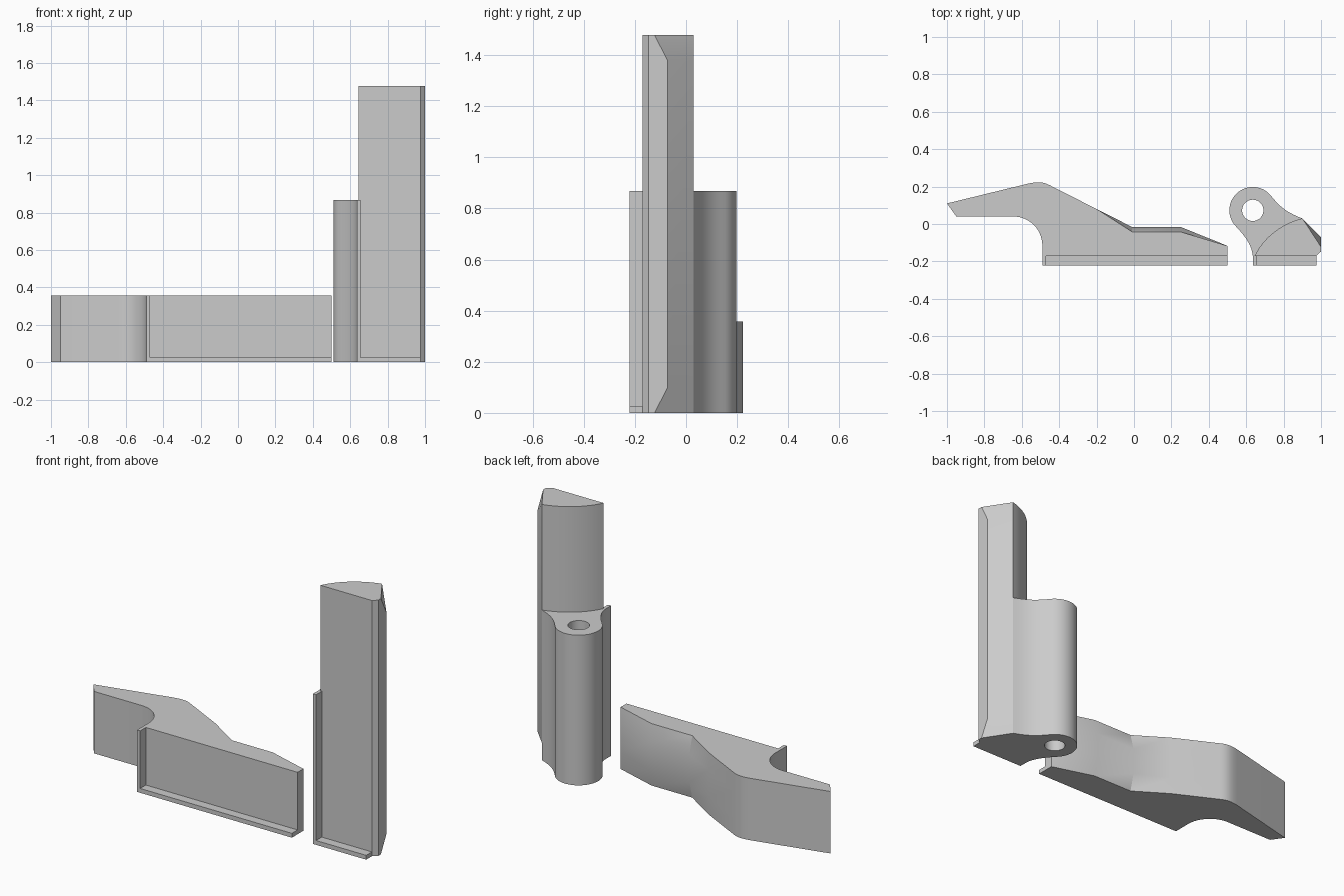
import bpy, bmesh, math

cube = bpy.data.objects.get("Cube")
if cube:
    bpy.data.objects.remove(cube, do_unlink=True)

grey = bpy.data.materials.new("plain grey")
grey.use_nodes = True
grey.diffuse_color = (0.6, 0.6, 0.6, 1)
grey.node_tree.nodes["Principled BSDF"].inputs["Base Color"].default_value = (0.6, 0.6, 0.6, 1)

FRONT, LIP, LIP_H = -0.17, -0.222, 0.025
CHAMFER = 0.1


def arc(cx, cy, r, a0, a1, n):
    """Points along a circular arc, angles in degrees."""
    angles = [math.radians(a0 + (a1 - a0) * i / n) for i in range(n + 1)]
    return [(cx + r * math.cos(a), cy + r * math.sin(a)) for a in angles]


def bezier(a, b, c, d, n=10):
    """Points along a cubic curve."""
    out = []
    for i in range(n + 1):
        t = i / n
        w = ((1 - t) ** 3, 3 * t * (1 - t) ** 2, 3 * t * t * (1 - t), t ** 3)
        out.append(tuple(sum(k * p[j] for k, p in zip(w, (a, b, c, d))) for j in (0, 1)))
    return out


def loft(name, layers, angle=30):
    """Solid through stacked outlines, each layer being (z, points)."""
    bm = bmesh.new()
    rings = [[bm.verts.new((x, y, z)) for x, y in pts] for z, pts in layers]
    bm.faces.new(rings[0])
    bm.faces.new(rings[-1])
    n = len(rings[0])
    for low, high in zip(rings, rings[1:]):
        for i in range(n):
            j = (i + 1) % n
            bm.faces.new((low[i], low[j], high[j], high[i]))
    bmesh.ops.recalc_face_normals(bm, faces=bm.faces)
    mesh = bpy.data.meshes.new(name)
    bm.to_mesh(mesh)
    bm.free()
    mesh.materials.append(grey)
    obj = bpy.data.objects.new(name, mesh)
    bpy.context.collection.objects.link(obj)
    bpy.ops.object.select_all(action="DESELECT")
    obj.select_set(True)
    bpy.context.view_layer.objects.active = obj
    bpy.ops.object.shade_smooth_by_angle(angle=math.radians(angle))
    return obj


def prism(name, pts, z0, z1):
    return loft(name, [(z0, pts), (z1, pts)])


def chamfered(name, end_pts, mid_pts, height):
    """Prism whose outline swells between its two ends."""
    return loft(name, [(0, end_pts), (CHAMFER, mid_pts),
                       (height - CHAMFER, mid_pts), (height, end_pts)])


def rect(x0, x1, y0, y1):
    return [(x0, y0), (x1, y0), (x1, y1), (x0, y1)]


# Lever: long handle with a scooped finger recess and a bulged back
def lever_outline(back_y):
    pts = [(-1, 0.11), (-0.95, 0.04)]
    pts += arc(-0.645, -0.115, 0.155, 90, 0, 14)
    pts += [(-0.49, LIP), (-0.47, LIP), (-0.47, FRONT), (0.5, FRONT)]
    pts += [(0.5, -0.117), (0.25, back_y), (-0.01, back_y), (-0.2, 0.08)]
    pts += bezier((-0.45, 0.207), (-0.49, 0.228), (-0.52, 0.226), (-0.57, 0.215), 8)
    return pts


chamfered("lever", lever_outline(-0.042), lever_outline(-0.016), 0.358)
prism("lever_bottom_lip", rect(-0.47, 0.5, LIP, FRONT), 0, LIP_H)


# Post: tall column with a rounded back and a chamfered outer edge
def post_outline(edge_y):
    curve = bezier((0.9, 0.03), (0.80, 0.005), (0.70, -0.06), (0.645, FRONT), 14)
    return curve + [(0.975, FRONT), (1, -0.147), (1, edge_y)]


chamfered("post", post_outline(-0.123), post_outline(-0.072), 1.478)
prism("post_bottom_lip", rect(0.655, 0.975, LIP, FRONT), 0, LIP_H)

# Hinge: pivot barrel flowing into the post, with a bored hole
HX, HY = 0.635, 0.073
barrel = arc(HX, HY, 0.125, 40, 218, 26)
left_flank = bezier(barrel[-1], (0.59, -0.06), (0.63, -0.11), (0.635, FRONT))
right_flank = bezier((0.9, 0.03), (0.82, 0.06), (0.78, 0.09), barrel[0])
outline = right_flank[:-1] + barrel + left_flank[1:]
outline += [(0.635, LIP), (0.655, LIP), (0.655, FRONT)]
hinge = prism("hinge", outline, 0, 0.868)
cutter = prism("hinge_hole_cutter", arc(HX, HY, 0.057, 0, 348.75, 31), -0.1, 1)
cutter.hide_render = True
bore = hinge.modifiers.new("bore", "BOOLEAN")
bore.operation = "DIFFERENCE"
bore.solver = "EXACT"
bore.object = cutter
bpy.context.view_layer.objects.active = hinge
bpy.ops.object.modifier_apply(modifier="bore")
bpy.data.objects.remove(cutter, do_unlink=True)
